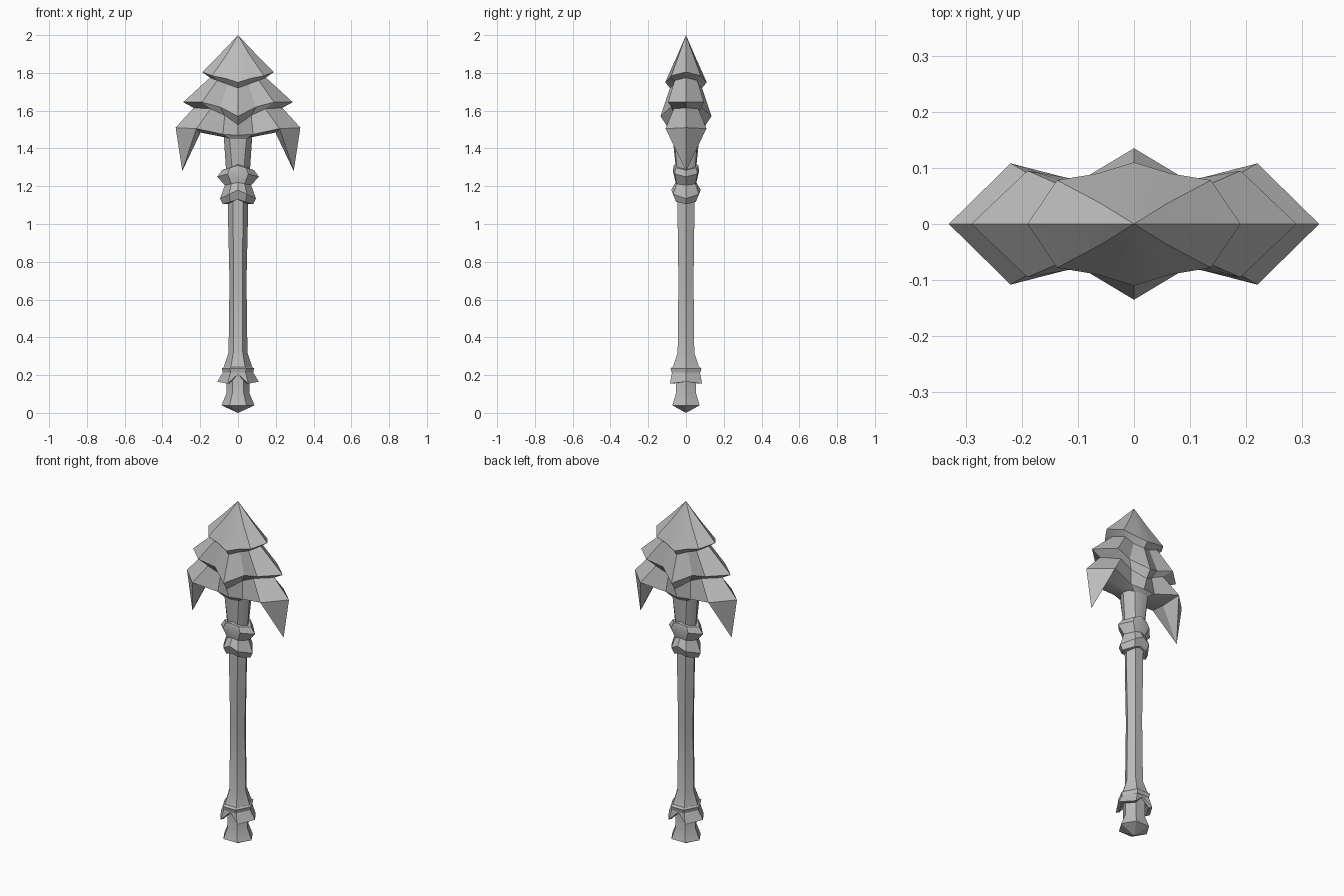
import bpy, bmesh, math

cube = bpy.data.objects.get("Cube")
if cube:
    bpy.data.objects.remove(cube, do_unlink=True)

UNIT = 0.01  # part sizes below are in hundredths

stone = bpy.data.materials.new("grey_stone")
stone.use_nodes = True
colour = (0.5, 0.5, 0.5, 1)
stone.diffuse_color = colour
stone.node_tree.nodes["Principled BSDF"].inputs["Base Color"].default_value = colour


def finish(name, bm):
    """Clean the mesh, turn it into an object and shade it."""
    bmesh.ops.remove_doubles(bm, verts=bm.verts, dist=0.0001)
    bmesh.ops.recalc_face_normals(bm, faces=bm.faces)
    mesh = bpy.data.meshes.new(name)
    bm.to_mesh(mesh)
    bm.free()
    mesh.materials.append(stone)
    obj = bpy.data.objects.new(name, mesh)
    bpy.context.collection.objects.link(obj)
    bpy.ops.object.select_all(action='DESELECT')
    obj.select_set(True)
    bpy.context.view_layer.objects.active = obj
    bpy.ops.object.shade_smooth_by_angle(angle=math.radians(25))
    return obj


def full_ring(quarter):
    """Mirror a quarter outline (side to front) into a closed ring."""
    half = quarter + [(-x, y, z) for x, y, z in reversed(quarter[:-1])]
    return half + [(x, -y, z) for x, y, z in reversed(half[1:-1])]


def loft(name, quarters):
    """Skin a stack of mirrored rings and close both ends."""
    bm = bmesh.new()
    rings = [[bm.verts.new([c * UNIT for c in p]) for p in full_ring(q)]
             for q in quarters]
    count = len(rings[0])
    for low, high in zip(rings, rings[1:]):
        for i in range(count):
            j = (i + 1) % count
            bm.faces.new((low[i], low[j], high[j], high[i]))
    bm.faces.new(rings[0])
    bm.faces.new(rings[-1])
    return finish(name, bm)


def hexa(rx, ry, z, z_front=None, ridge=1.0):
    """Six-sided quarter outline; the front may rise and form a ridge."""
    z_front = z if z_front is None else z_front
    return [(rx, 0, z), (rx / 2, ry, (z + z_front) / 2), (0, ry * ridge, z_front)]


# Layered head: each tier flares out to a rim, then tucks under
peak = [(0, 0, 200)] * 4
peak_mid = [(9, 0, 190.5), (5.8, 3.6, 190), (2.6, 4, 190), (0, 4.3, 190)]
top_rim = [(19, 0, 180.5), (13.7, 7.8, 178.5), (6.5, 9, 177), (0, 11, 175)]
top_tuck = [(14.8, 0, 177.5), (11, 6, 176), (5.5, 6, 174), (0, 8.5, 172)]
mid_rim = [(29, 0, 164.5), (19, 9.5, 164.5), (9.5, 7.8, 162), (0, 13.5, 157)]
mid_tuck = [(23.5, 0, 161.5), (14.5, 6.5, 161), (7, 6, 157.5), (0, 10.5, 152.5)]
low_rim = [(33, 0, 151), (22, 10.8, 150.5), (8, 7.2, 147.5), (0, 8.5, 147)]
neck_top = [(7.5, 0, 146), (6.5, 3.5, 146), (4.5, 6, 145), (0, 7, 145)]
neck_low = [(6.3, 0, 128), (4.8, 3, 128), (3, 4.8, 128), (0, 5.2, 128)]

loft("top_tier", [peak, peak_mid, top_rim, top_tuck])
loft("middle_tier", [top_tuck, mid_rim, mid_tuck])
loft("lower_tier_and_neck", [mid_tuck, low_rim, neck_top, neck_low])

# Hooked blades hanging from the lower tier
for side, name in ((1, "left_blade"), (-1, "right_blade")):
    corners = [low_rim[0], low_rim[1], (22, -10.8, 150.5), (29.5, 0, 128), (20, 0, 148)]
    bm = bmesh.new()
    for x, y, z in corners:
        bm.verts.new((side * x * UNIT, y * UNIT, z * UNIT))
    bmesh.ops.convex_hull(bm, input=bm.verts)
    finish(name, bm)

# Two chevron collars under the neck
loft("upper_collar", [hexa(6, 4.5, 129, 132, 1.1), hexa(8.5, 5.5, 128.5, 131, 1.2),
                      hexa(11, 6, 125, 128, 1.15), hexa(7, 5, 120.5, 122, 1.1)])
loft("lower_collar", [hexa(7, 5, 120.5, 122, 1.1), hexa(9.5, 6.8, 113.5, 118, 1.15),
                      hexa(8, 5.2, 110.5, 113, 1.1), hexa(5, 4, 110.5, 113)])

# Six-sided handle with a flared foot
loft("handle", [hexa(5.4, 4.5, 118), hexa(5.2, 4.4, 100), hexa(4.5, 4, 70),
                hexa(5, 4.4, 32), hexa(7.6, 7, 24)])

# Cuff and notched skirt at the foot of the handle
loft("cuff", [hexa(7.6, 7, 24.3), hexa(8.5, 8.2, 23.5), hexa(8, 7.6, 21.3)])
loft("skirt", [hexa(8, 7.4, 21.5), [(11, 0, 16.5), (5.5, 8.5, 15.5), (0, 7, 20.5)],
               [(8.5, 0, 16.5), (4.5, 6.8, 15.5), (0, 6, 20.5)], hexa(5, 4.5, 20.5)])

# Pommel ending in a blunt point
loft("pommel", [hexa(6, 5.3, 22), hexa(6, 5.3, 10.5), hexa(8.8, 7.2, 4),
                [(0, 0, 0)] * 3])
